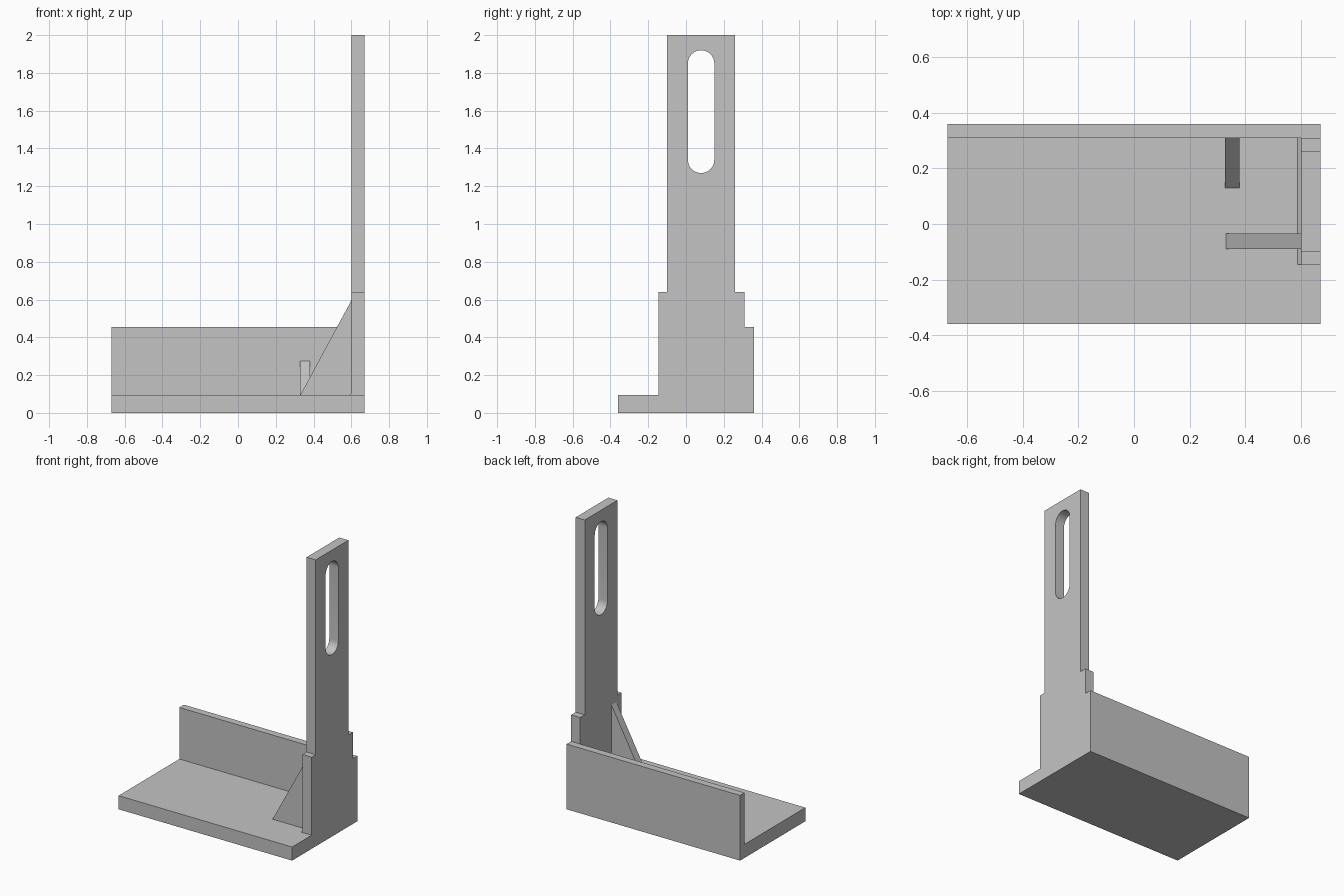
import bpy, bmesh, math
from mathutils import Vector

if "Cube" in bpy.data.objects:
    bpy.data.objects.remove(bpy.data.objects["Cube"])

grey = bpy.data.materials.new("plain grey")
grey.diffuse_color = (0.55, 0.55, 0.55, 1)
grey.use_nodes = True
grey.node_tree.nodes["Principled BSDF"].inputs["Base Color"].default_value = grey.diffuse_color


def prism(name, profile, axis, start, end):
    """Extrude a closed 2D profile: axis 'x' takes (y, z), axis 'y' takes (x, z)."""
    bm = bmesh.new()
    place = (lambda a, b: (start, a, b)) if axis == 'x' else (lambda a, b: (a, start, b))
    face = bm.faces.new([bm.verts.new(place(a, b)) for a, b in profile])
    out = bmesh.ops.extrude_face_region(bm, geom=[face])
    shift = Vector((end - start, 0, 0)) if axis == 'x' else Vector((0, end - start, 0))
    bmesh.ops.translate(bm, vec=shift,
                        verts=[v for v in out["geom"] if isinstance(v, bmesh.types.BMVert)])
    bmesh.ops.recalc_face_normals(bm, faces=bm.faces)
    mesh = bpy.data.meshes.new(name)
    bm.to_mesh(mesh)
    bm.free()
    mesh.materials.append(grey)
    obj = bpy.data.objects.new(name, mesh)
    bpy.context.collection.objects.link(obj)
    return obj


# L-shaped base plate with its back wall
prism("base_and_back_wall",
      [(-0.36, 0), (0.36, 0), (0.36, 0.455), (0.31, 0.455), (0.31, 0.095), (-0.36, 0.095)],
      'x', -0.67, 0.67)

# Stepped upright plate
upright = prism("upright_plate",
                [(-0.145, 0.095), (0.31, 0.095), (0.31, 0.64), (0.26, 0.64),
                 (0.26, 2), (-0.10, 2), (-0.10, 0.64), (-0.145, 0.64)],
                'x', 0.60, 0.67)

# Rounded slot cut through the upright
r, cy, low, high, n = 0.07, 0.08, 1.34, 1.85, 16
slot = [(cy + r * math.cos(math.pi * i / n), high + r * math.sin(math.pi * i / n))
        for i in range(n + 1)]
slot += [(cy - r * math.cos(math.pi * i / n), low - r * math.sin(math.pi * i / n))
         for i in range(n + 1)]
cutter = prism("slot_cutter", slot, 'x', 0.5, 0.8)
cut = upright.modifiers.new("slot", 'BOOLEAN')
cut.operation = 'DIFFERENCE'
cut.solver = 'EXACT'
cut.object = cutter
bpy.context.view_layer.objects.active = upright
upright.select_set(True)
bpy.ops.object.modifier_apply(modifier=cut.name)
bpy.data.objects.remove(cutter)
bpy.ops.object.shade_smooth_by_angle(angle=math.radians(30))

# Triangular braces for the upright and the back wall
prism("upright_gusset", [(0.33, 0.095), (0.60, 0.095), (0.60, 0.595)], 'y', -0.09, -0.035)
prism("wall_gusset", [(0.13, 0.095), (0.31, 0.095), (0.31, 0.275)], 'x', 0.327, 0.38)

# Small weld strip along the foot of the upright
prism("weld_strip", [(0.588, 0.095), (0.60, 0.095), (0.60, 0.107)], 'y', -0.145, 0.31)
